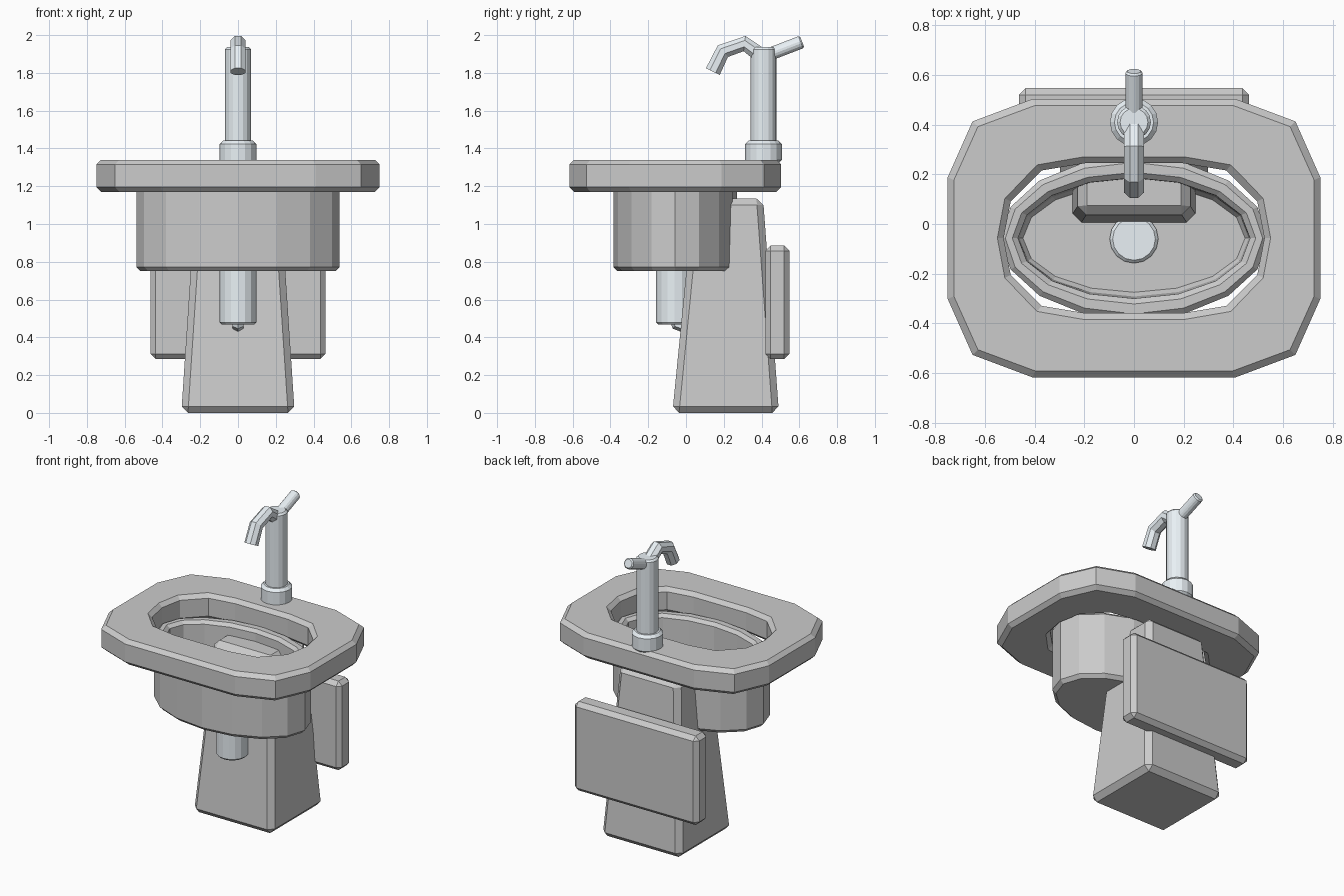
import bpy, bmesh
from math import sin, cos, tau
from mathutils import Vector

if "Cube" in bpy.data.objects:
    bpy.data.objects.remove(bpy.data.objects["Cube"])

CY = -0.057  # shared centre of counter and bowl

metal = bpy.data.materials.new("metal")
metal.diffuse_color = (0.82, 0.88, 0.92, 1)
metal.use_nodes = True
metal.node_tree.nodes["Principled BSDF"].inputs["Base Color"].default_value = metal.diffuse_color


def loft(name, rings, mat=None, loop=False):
    """Skin equal-sized rings; cap the ends unless looped."""
    bm = bmesh.new()
    vs = [[bm.verts.new(p) for p in r] for r in rings]
    n = len(vs[0])
    pairs = list(zip(vs, vs[1:])) + ([(vs[-1], vs[0])] if loop else [])
    for a, b in pairs:
        for i in range(n):
            j = (i + 1) % n
            bm.faces.new((a[i], a[j], b[j], b[i]))
    if not loop:
        bm.faces.new(vs[0][::-1])
        bm.faces.new(vs[-1])
    bmesh.ops.recalc_face_normals(bm, faces=bm.faces)
    me = bpy.data.meshes.new(name)
    bm.to_mesh(me)
    bm.free()
    ob = bpy.data.objects.new(name, me)
    bpy.context.collection.objects.link(ob)
    if mat:
        me.materials.append(mat)
    return ob


def apply(ob, mod):
    bpy.context.view_layer.objects.active = ob
    bpy.ops.object.modifier_apply(modifier=mod.name)


def bevel(ob, width):
    m = ob.modifiers.new("bevel", 'BEVEL')
    m.width, m.segments = width, 1
    m.limit_method, m.angle_limit = 'ANGLE', 0.7
    apply(ob, m)


def oval(rx, ry, z, n=16, cy=CY):
    return [(rx * cos(tau * i / n), cy + ry * sin(tau * i / n), z) for i in range(n)]


def mirrored(quarter, inset, z):
    """Full outline from one quadrant, shrunk by inset."""
    top = list(quarter) + [(-x, y) for x, y in reversed(quarter) if x > 0]
    full = top + [(x, -y) for x, y in reversed(top) if y > 0]
    mx, my = max(p[0] for p in full), max(p[1] for p in full)
    return [(x * (1 - inset / mx), CY + y * (1 - inset / my), z) for x, y in full]


def rect(hx, y0, y1, z):
    return [(-hx, y0, z), (hx, y0, z), (hx, y1, z), (-hx, y1, z)]


def tube(name, path, radius, n=8, mat=None):
    """Tube along a path in the x = 0 plane."""
    pts = [Vector(p) for p in path]
    side = Vector((1, 0, 0))
    rings = []
    for i, p in enumerate(pts):
        t = (pts[min(i + 1, len(pts) - 1)] - pts[max(i - 1, 0)]).normalized()
        up = side.cross(t)
        rings.append([p + radius * (side * cos(tau * (k + .5) / n) + up * sin(tau * (k + .5) / n))
                      for k in range(n)])
    return loft(name, rings, mat)


def turned(name, cy, r, z0, z1, c, n=16, mat=None):
    """Chamfered vertical cylinder."""
    prof = [(r - c, z0), (r, z0 + c), (r, z1 - c), (r - c, z1)]
    return loft(name, [oval(a, a, z, n, cy) for a, z in prof], mat)


# Counter slab with an oval opening
outer = [(0.75, 0.245), (0.65, 0.47), (0.41, 0.56)]
counter = loft("counter", [mirrored(outer, i, z) for i, z in
                           [(0.025, 1.17), (0, 1.195), (0, 1.315), (0.025, 1.34)]])
opening = [(0.55, 0.0), (0.52, 0.16), (0.39, 0.295), (0.205, 0.327)]
cutter = loft("opening_cutter", [mirrored(opening, i, z) for i, z in
                                 [(-0.005, 1.165), (0.025, 1.195), (0.025, 1.315), (-0.005, 1.345)]])
cutter.hide_render = True
m = counter.modifiers.new("opening", 'BOOLEAN')
m.operation, m.object, m.solver = 'DIFFERENCE', cutter, 'EXACT'
apply(counter, m)
bpy.data.objects.remove(cutter)

# Hollow bowl
loft("bowl", [oval(*p) for p in [
    (0.515, 0.305, 0.75), (0.538, 0.328, 0.773), (0.538, 0.328, 1.19), (0.518, 0.305, 1.21),
    (0.49, 0.265, 1.21), (0.467, 0.243, 1.19), (0.462, 0.235, 0.825), (0.447, 0.218, 0.80)]])

# Tapered pedestal
bevel(loft("pedestal", [rect(0.30, -0.072, 0.492, 0), rect(0.225, 0.04, 0.408, 1.135)]), 0.035)

# Back panel
bevel(loft("back_panel", [rect(0.463, 0.42, 0.547, 0.285), rect(0.463, 0.42, 0.547, 0.885)]), 0.027)

# Drain and trap pipe
turned("drain", -0.06, 0.098, 0.467, 0.83, 0.012, mat=metal)
tube("trap_pipe", [(0, -0.06, 0.52), (0, -0.045, 0.47), (0, 0.0, 0.455), (0, 0.1, 0.46)], 0.035, 6, metal)

# Tap
turned("tap_base", 0.41, 0.097, 1.32, 1.442, 0.018, mat=metal)
turned("tap_column", 0.41, 0.068, 1.40, 1.937, 0.012, mat=metal)
tube("spout", [(0, 0.40, 1.89), (0, 0.31, 1.955), (0, 0.195, 1.915), (0, 0.142, 1.807)], 0.044, 8, metal)
bevel(tube("lever", [(0, 0.42, 1.89), (0, 0.615, 1.965)], 0.037, 8, metal), 0.008)
